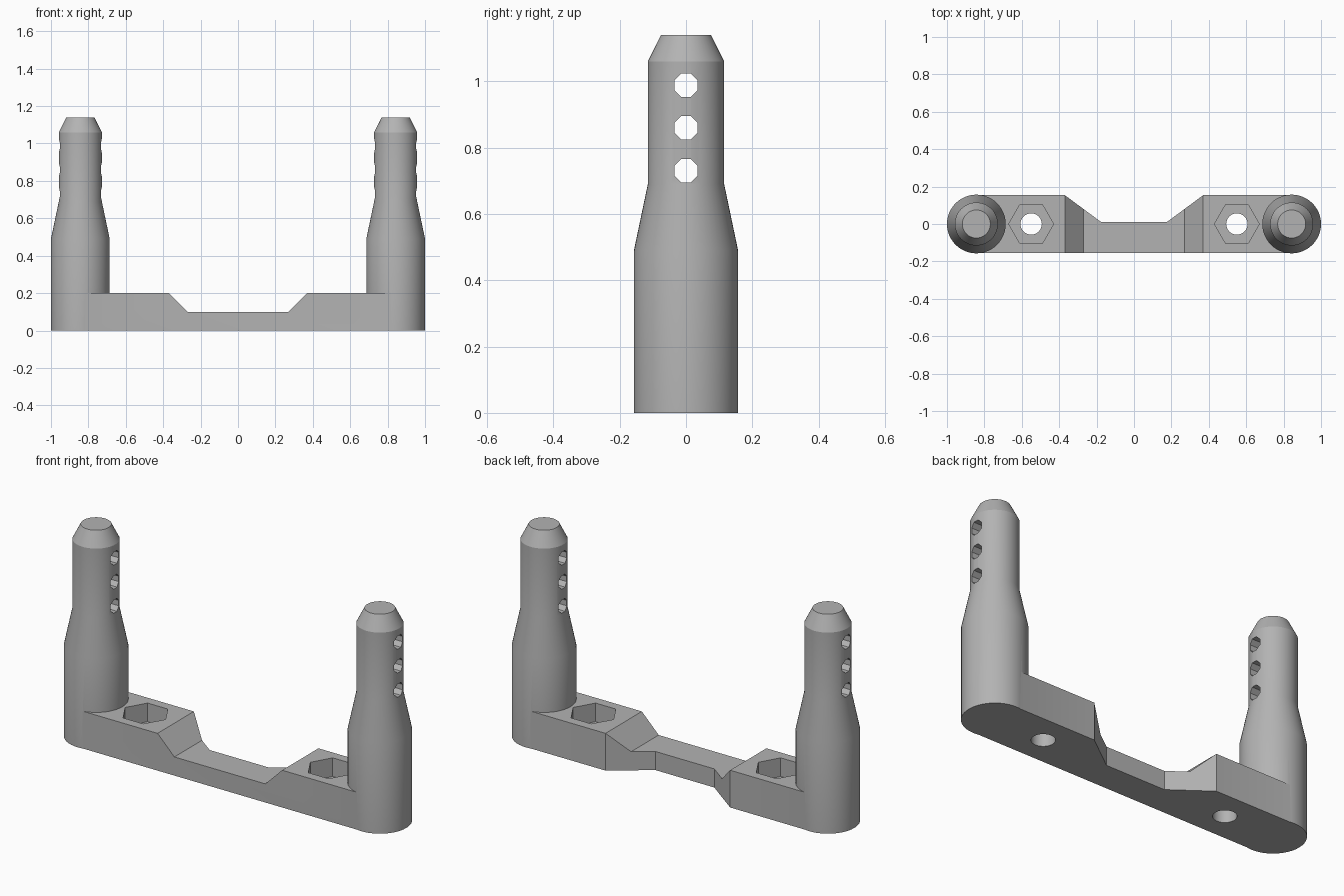
import bpy, bmesh, math
from mathutils import Matrix, Vector

if "Cube" in bpy.data.objects:
    bpy.data.objects.remove(bpy.data.objects["Cube"], do_unlink=True)

grey = bpy.data.materials.new("plain grey")
grey.use_nodes = True
grey.diffuse_color = (0.45, 0.45, 0.45, 1)
grey.node_tree.nodes["Principled BSDF"].inputs["Base Color"].default_value = (0.45, 0.45, 0.45, 1)

POST_X, POST_R = 0.843, 0.157
DEPTH = 0.154          # half depth of the bar
NUT_X = 0.55


def make_object(name, bm):
    bmesh.ops.recalc_face_normals(bm, faces=bm.faces)
    mesh = bpy.data.meshes.new(name)
    bm.to_mesh(mesh)
    bm.free()
    mesh.materials.append(grey)
    obj = bpy.data.objects.new(name, mesh)
    bpy.context.collection.objects.link(obj)
    return obj


def prism(name, points, offset):
    """Extrude a closed outline of 3D points along offset."""
    bm = bmesh.new()
    face = bm.faces.new([bm.verts.new(p) for p in points])
    out = bmesh.ops.extrude_face_region(bm, geom=[face])
    verts = [v for v in out["geom"] if isinstance(v, bmesh.types.BMVert)]
    bmesh.ops.translate(bm, verts=verts, vec=Vector(offset))
    return make_object(name, bm)


def cylinder(name, radius, length, sides, matrix):
    bm = bmesh.new()
    bmesh.ops.create_cone(bm, cap_ends=True, segments=sides, radius1=radius,
                          radius2=radius, depth=length, matrix=matrix)
    return make_object(name, bm)


def post(name, x, sides=48):
    """Stepped round post lofted from rings of (radius, height)."""
    bm = bmesh.new()
    rings = []
    for r, z in [(POST_R, 0), (POST_R, 0.49), (0.115, 0.69), (0.115, 1.06), (0.075, 1.14)]:
        rings.append([bm.verts.new((x + r * math.cos(a), r * math.sin(a), z))
                      for a in (math.tau * i / sides for i in range(sides))])
    for low, high in zip(rings, rings[1:]):
        for i in range(sides):
            j = (i + 1) % sides
            bm.faces.new((low[i], low[j], high[j], high[i]))
    bm.faces.new(rings[0])
    bm.faces.new(rings[-1])
    return make_object(name, bm)


def combine(target, other, operation):
    mod = target.modifiers.new(operation.lower(), 'BOOLEAN')
    mod.operation, mod.solver, mod.object = operation, 'EXACT', other
    bpy.context.view_layer.objects.active = target
    bpy.ops.object.modifier_apply(modifier=mod.name)
    bpy.data.objects.remove(other, do_unlink=True)


# Bar with a lowered middle
half = [(0.27, 0.1), (0.37, 0.2), (POST_X, 0.2), (POST_X, 0)]
outline = half + [(-x, z) for x, z in reversed(half)]
bracket = prism("post_bracket", [(x, -DEPTH, z) for x, z in outline], (0, 2 * DEPTH, 0))

# Tapered notch in the back of the bar
slope = 0.195 / (DEPTH - 0.01)
wide = 0.175 + slope * 0.29
notch = [(-0.175, 0.01), (0.175, 0.01), (wide, 0.3), (-wide, 0.3)]
combine(bracket, prism("notch_cutter", [(x, y, -0.1) for x, y in notch], (0, 0, 0.5)), 'DIFFERENCE')

for side in (-1, 1):
    # Post with three eight-sided cross holes
    combine(bracket, post("post", side * POST_X), 'UNION')
    for z in (0.73, 0.86, 0.988):
        place = (Matrix.Translation((side * POST_X, 0, z)) @ Matrix.Rotation(math.pi / 2, 4, 'Y')
                 @ Matrix.Rotation(math.pi / 8, 4, 'Z'))
        combine(bracket, cylinder("cross_hole_cutter", 0.038, 0.5, 8, place), 'DIFFERENCE')

    # Hexagonal nut pocket and round screw hole
    hexagon = [(side * NUT_X + 0.12 * math.cos(i * math.pi / 3),
                0.12 * math.sin(i * math.pi / 3), 0.1) for i in range(6)]
    combine(bracket, prism("nut_cutter", hexagon, (0, 0, 0.2)), 'DIFFERENCE')
    combine(bracket, cylinder("screw_cutter", 0.057, 1, 32,
                              Matrix.Translation((side * NUT_X, 0, 0))), 'DIFFERENCE')

# Smooth round surfaces, sharp edges elsewhere
bpy.ops.object.select_all(action='DESELECT')
bracket.select_set(True)
bpy.context.view_layer.objects.active = bracket
bpy.ops.object.shade_smooth_by_angle(angle=math.radians(25))
